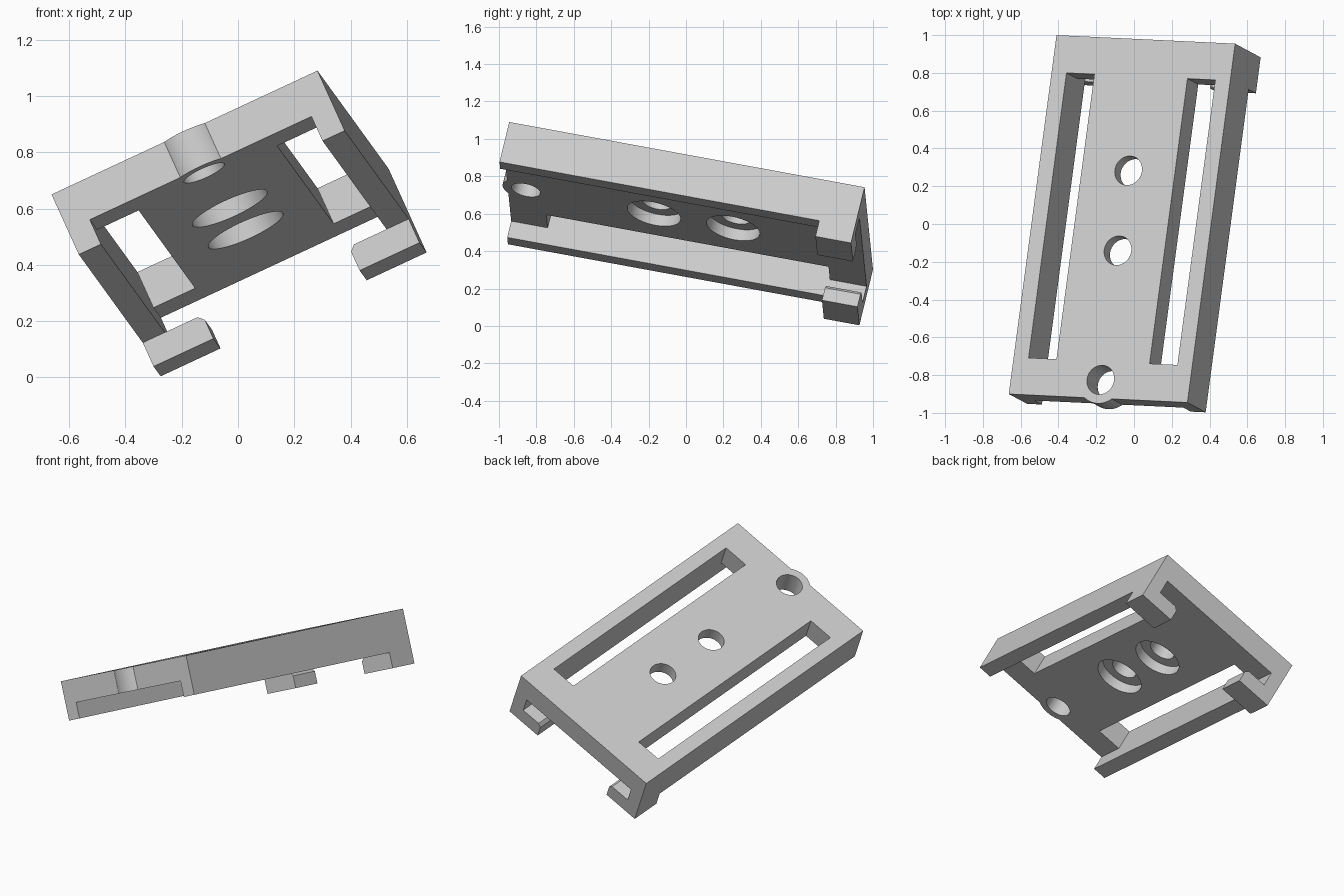
import bpy, bmesh
from mathutils import Matrix, Vector

cube = bpy.data.objects.get("Cube")
if cube:
    bpy.data.objects.remove(cube, do_unlink=True)

# Overall sizes in the part's own frame: x across, y along, z = 0 at the top face
WIDTH, LENGTH, DEPTH = 1.044, 1.948, 0.24
WALL, PLATE = 0.087, 0.142
MID = WIDTH / 2
HOOK_BOTTOM, HOOK_LENGTH, HOOK_REACH = 0.335, 0.195, 0.235

# Tilted placement of the whole part
across = Vector((0.945, -0.045, 0.44)).normalized()
along = Vector((0.25, 1.90, -0.35))
along = (along - across * along.dot(across)).normalized()
up = across.cross(along)
POSE = Matrix((across, along, up)).transposed().to_4x4()
POSE.translation = (-0.663, -0.90, 0.65)

grey = bpy.data.materials.new("light_grey")
grey.use_nodes = True
grey.diffuse_color = (0.6, 0.6, 0.6, 1)
grey.node_tree.nodes["Principled BSDF"].inputs["Base Color"].default_value = (0.6, 0.6, 0.6, 1)


def add(name, bm):
    mesh = bpy.data.meshes.new(name)
    bmesh.ops.recalc_face_normals(bm, faces=bm.faces)
    bm.to_mesh(mesh)
    bm.free()
    mesh.materials.append(grey)
    obj = bpy.data.objects.new(name, mesh)
    bpy.context.collection.objects.link(obj)
    obj.matrix_world = POSE
    return obj


def box(name, low, high):
    bm = bmesh.new()
    low, high = Vector(low), Vector(high)
    size = Matrix.Diagonal(high - low).to_4x4()
    bmesh.ops.create_cube(bm, size=1, matrix=Matrix.Translation((low + high) / 2) @ size)
    return add(name, bm)


def cylinder(name, y, radius, bottom, top):
    bm = bmesh.new()
    bmesh.ops.create_cone(bm, cap_ends=True, segments=48, radius1=radius, radius2=radius,
                          depth=top - bottom,
                          matrix=Matrix.Translation((MID, y, (top + bottom) / 2)))
    return add(name, bm)


def prism(name, profile, y0, y1):
    bm = bmesh.new()
    face = bm.faces.new([bm.verts.new((x, y0, z)) for x, z in profile])
    ext = bmesh.ops.extrude_face_region(bm, geom=[face])["geom"]
    verts = [g for g in ext if isinstance(g, bmesh.types.BMVert)]
    bmesh.ops.translate(bm, verts=verts, vec=(0, y1 - y0, 0))
    return add(name, bm)


# Main plate with side walls, an open channel underneath and a rounded front boss
body = box("slotted_plate", (0, 0, -DEPTH), (WIDTH, LENGTH, 0))
steps = [
    (box("channel_cutter", (WALL, -0.3, -0.5), (WIDTH - WALL, LENGTH + 0.3, -PLATE)), "DIFFERENCE"),
    (cylinder("front_boss", 0.10, 0.128, -PLATE, 0), "UNION"),
]

# Long slots beside each wall
for x0, x1 in ((WALL, 0.25), (WIDTH - 0.25, WIDTH - WALL)):
    steps.append((box("slot_cutter", (x0, 0.20, -0.5), (x1, 1.747, 0.2)), "DIFFERENCE"))

# Three through holes, two of them recessed from below
for y in (0.10, 0.802, 1.236):
    steps.append((cylinder("hole_cutter", y, 0.079, -0.5, 0.2), "DIFFERENCE"))
for y in (0.802, 1.236):
    steps.append((cylinder("recess_cutter", y, 0.146, -0.5, 0.065 - PLATE), "DIFFERENCE"))

for tool, operation in steps:
    tool.hide_render = True
    mod = body.modifiers.new(tool.name, "BOOLEAN")
    mod.object, mod.operation, mod.solver = tool, operation, "EXACT"

# Bake the cuts and drop the helpers
bpy.context.view_layer.update()
graph = bpy.context.evaluated_depsgraph_get()
result = bpy.data.meshes.new_from_object(body.evaluated_get(graph))
body.modifiers.clear()
body.data = result
for tool, _ in steps:
    bpy.data.objects.remove(tool, do_unlink=True)

# Inward-facing hooks with a chamfered tip under the rear of each wall
c = 0.02
hook = [(0, -HOOK_BOTTOM), (HOOK_REACH, -HOOK_BOTTOM), (HOOK_REACH, -DEPTH - c),
        (HOOK_REACH - c, -DEPTH), (0, -DEPTH)]
prism("right_hook", hook, LENGTH - HOOK_LENGTH, LENGTH)
prism("left_hook", [(WIDTH - x, z) for x, z in hook], LENGTH - HOOK_LENGTH, LENGTH)

# Smooth hole walls, crisp edges
bpy.ops.object.select_all(action="DESELECT")
body.select_set(True)
bpy.context.view_layer.objects.active = body
bpy.ops.object.shade_smooth_by_angle()
